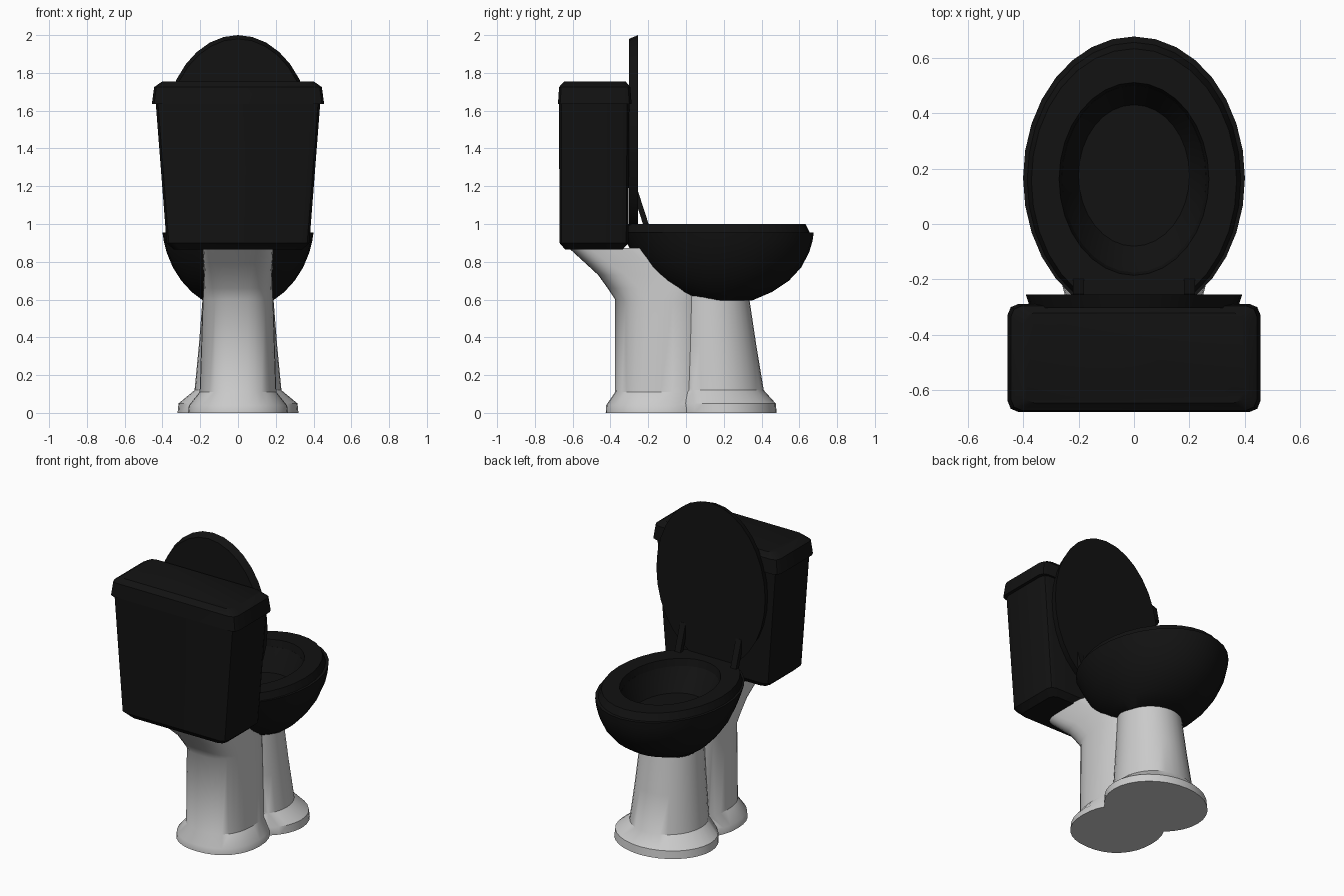
import bpy, bmesh, math
from math import cos, sin, pi

if "Cube" in bpy.data.objects:
    bpy.data.objects.remove(bpy.data.objects["Cube"])

black = bpy.data.materials.new("black")
black.diffuse_color = (0.006, 0.006, 0.006, 1)
black.use_nodes = True
black.node_tree.nodes["Principled BSDF"].inputs["Base Color"].default_value = black.diffuse_color


def ellipse(z, ax, y0, y1, p=2.0, n=32):
    """Horizontal (super)ellipse from y0 to y1, half width ax."""
    cy, by = (y0 + y1) / 2, (y1 - y0) / 2
    pts = []
    for i in range(n):
        c, s = cos(2 * pi * i / n), sin(2 * pi * i / n)
        pts.append((ax * math.copysign(abs(c) ** (2 / p), c),
                    cy + by * math.copysign(abs(s) ** (2 / p), s), z))
    return pts


def rounded_rect(z, hx, y0, y1, r=0.04):
    """Rectangle with two-segment rounded corners."""
    pts = []
    for cx, cy, a in ((hx - r, y1 - r, 0), (r - hx, y1 - r, 90),
                      (r - hx, y0 + r, 180), (hx - r, y0 + r, 270)):
        for d in (0, 45, 90):
            t = math.radians(a + d)
            pts.append((cx + r * cos(t), cy + r * sin(t), z))
    return pts


def loft(name, rings, mat=None, closed=False, angle=35):
    """Skin a stack of rings; cap the ends, or close into a ring."""
    bm = bmesh.new()
    loops = [[bm.verts.new(p) for p in r] for r in rings]
    pairs = list(zip(loops, loops[1:]))
    if closed:
        pairs.append((loops[-1], loops[0]))
    for a, b in pairs:
        n = len(a)
        for i in range(n):
            j = (i + 1) % n
            bm.faces.new((a[i], a[j], b[j], b[i]))
    if not closed:
        bm.faces.new(loops[0][::-1])
        bm.faces.new(loops[-1])
    bmesh.ops.recalc_face_normals(bm, faces=bm.faces)
    me = bpy.data.meshes.new(name)
    bm.to_mesh(me)
    bm.free()
    ob = bpy.data.objects.new(name, me)
    bpy.context.collection.objects.link(ob)
    if mat:
        me.materials.append(mat)
    smooth(ob, angle)
    return ob


def smooth(ob, angle=35):
    bpy.ops.object.select_all(action='DESELECT')
    ob.select_set(True)
    bpy.context.view_layer.objects.active = ob
    bpy.ops.object.shade_smooth_by_angle(angle=math.radians(angle))


# Pedestal: wide front lobe merged with a rear lobe that flares back to the tank
front = loft("pedestal", [ellipse(*r) for r in (
    (0.0, 0.32, -0.08, 0.48), (0.05, 0.315, -0.08, 0.475),
    (0.12, 0.23, -0.07, 0.412), (0.36, 0.207, -0.06, 0.372),
    (0.64, 0.185, -0.05, 0.33))])
rear = loft("pedestal_rear", [ellipse(*r) for r in (
    (0.0, 0.265, -0.425, 0.12, 2.2), (0.04, 0.26, -0.423, 0.12, 2.2),
    (0.11, 0.203, -0.375, 0.11, 2.4), (0.60, 0.187, -0.375, 0.10, 2.6),
    (0.66, 0.183, -0.415, 0.08, 3.0), (0.73, 0.18, -0.465, 0.02, 3.5),
    (0.79, 0.183, -0.53, -0.08, 4.0), (0.872, 0.187, -0.62, -0.2, 4.5))])
mod = front.modifiers.new("merge", 'BOOLEAN')
mod.operation = 'UNION'
mod.solver = 'EXACT'
mod.object = rear
bpy.context.view_layer.objects.active = front
bpy.ops.object.modifier_apply(modifier=mod.name)
bpy.data.objects.remove(rear)
smooth(front)

# Bowl: outer shell, rim, then the basin inside
loft("bowl", [ellipse(*r) for r in (
    (0.595, 0.185, 0.03, 0.35), (0.64, 0.245, -0.08, 0.455),
    (0.70, 0.300, -0.165, 0.545), (0.77, 0.345, -0.235, 0.61),
    (0.85, 0.378, -0.285, 0.652), (0.91, 0.393, -0.32, 0.67),
    (0.955, 0.40, -0.345, 0.676), (0.957, 0.26, -0.18, 0.50),
    (0.90, 0.24, -0.14, 0.47), (0.82, 0.20, -0.08, 0.43))], black)

# Seat ring
loft("seat", [ellipse(*r) for r in (
    (0.955, 0.385, -0.335, 0.655), (1.0, 0.37, -0.32, 0.632),
    (1.0, 0.27, -0.185, 0.51), (0.955, 0.26, -0.175, 0.50))],
    black, closed=True)

# Raised lid, an upright oval plate
def upright(y, a, z0, z1):
    return [(x, y, z) for x, z, _ in ellipse(0, a, z0, z1)]

loft("lid", [upright(-0.302, 0.375, 0.97, 1.98),
             upright(-0.254, 0.39, 0.955, 2.0)], black)

# Hinge struts between seat and lid
for side, x in (("left", -0.2), ("right", 0.2)):
    loft("hinge_" + side, [
        [(x + dx, y + dy, z) for dx, dy in
         ((-0.02, -0.015), (0.02, -0.015), (0.02, 0.015), (-0.02, 0.015))]
        for y, z in ((-0.208, 0.985), (-0.268, 1.17))], black)

# Cistern, tapering downwards, and its cover
loft("tank", [rounded_rect(*r) for r in (
    (0.865, 0.34, -0.64, -0.335), (0.90, 0.378, -0.67, -0.305),
    (1.66, 0.437, -0.672, -0.30))], black)
loft("tank_cover", [rounded_rect(*r) for r in (
    (1.635, 0.456, -0.678, -0.288), (1.725, 0.444, -0.672, -0.295),
    (1.755, 0.40, -0.645, -0.32))], black)
